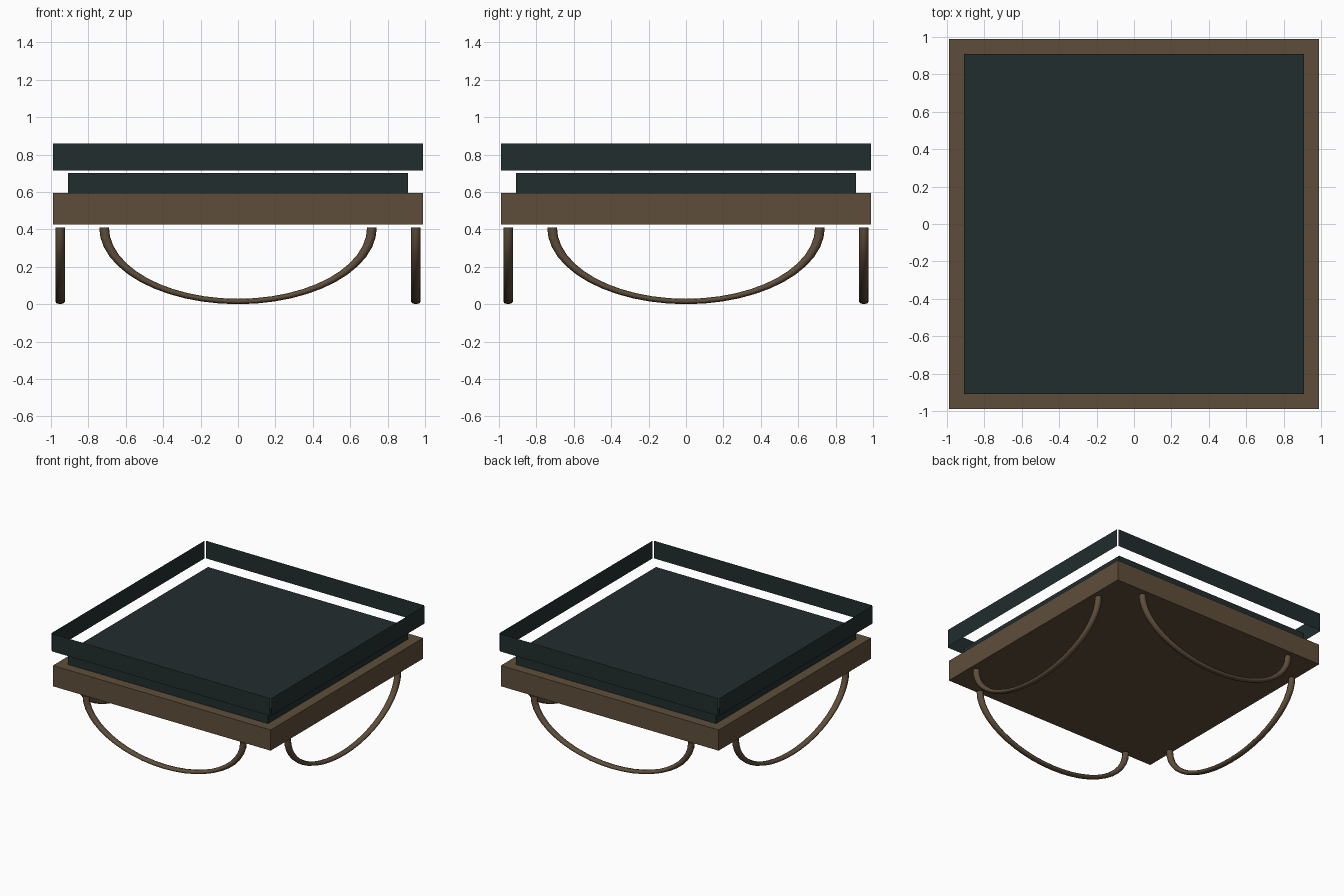
import bpy
import bmesh
from math import pi
from mathutils import Matrix, Vector

if "Cube" in bpy.data.objects:
    bpy.data.objects.remove(bpy.data.objects["Cube"])


def material(name, rgb):
    mat = bpy.data.materials.new(name)
    mat.use_nodes = True
    mat.diffuse_color = (*rgb, 1)
    mat.node_tree.nodes["Principled BSDF"].inputs["Base Color"].default_value = (*rgb, 1)
    return mat


bronze = material("bronze brown", (0.112, 0.076, 0.042))
teal = material("dark teal", (0.016, 0.026, 0.027))


def finish(bm, name, mat):
    mesh = bpy.data.meshes.new(name)
    bm.to_mesh(mesh)
    bm.free()
    mesh.materials.append(mat)
    obj = bpy.data.objects.new(name, mesh)
    bpy.context.collection.objects.link(obj)
    return obj


def slab(name, half, bottom, top, mat):
    bm = bmesh.new()
    bmesh.ops.create_cube(bm, size=1)
    bmesh.ops.scale(bm, vec=(2 * half, 2 * half, top - bottom), verts=bm.verts)
    bmesh.ops.translate(bm, vec=(0, 0, (bottom + top) / 2), verts=bm.verts)
    return finish(bm, name, mat)


# Table base and raised top
slab("base", 0.99, 0.425, 0.595, bronze)
slab("table_top", 0.91, 0.595, 0.70, teal)


def rail(name, turn):
    bm = bmesh.new()
    corners = [(-0.99, 0.715), (0.99, 0.715), (0.99, 0.86), (-0.99, 0.86)]
    bm.faces.new([bm.verts.new((x, -1, z)) for x, z in corners])
    bm.transform(turn)
    return finish(bm, name, teal)


LEG_TOP, RADIUS, TUBE = 0.41, 0.716, 0.026


def leg(name, turn):
    # Half ring of tube, squashed in height
    bm = bmesh.new()
    bmesh.ops.create_circle(bm, segments=8, radius=TUBE)
    bmesh.ops.translate(bm, vec=(RADIUS, 0, 0), verts=bm.verts)
    bmesh.ops.spin(bm, geom=bm.verts[:] + bm.edges[:], cent=Vector(),
                   axis=(0, 1, 0), angle=pi, steps=24)
    bmesh.ops.holes_fill(bm, edges=[e for e in bm.edges if e.is_boundary])
    bmesh.ops.recalc_face_normals(bm, faces=bm.faces)
    for face in bm.faces:
        face.smooth = len(face.verts) == 4
    squash = Matrix.Diagonal((1, 1, LEG_TOP / (RADIUS + TUBE), 1))
    bm.transform(turn @ Matrix.Translation((0, -0.951, LEG_TOP)) @ squash)
    return finish(bm, name, bronze)


# One floating rail and one hoop leg per side
for i, side in enumerate(("front", "left", "back", "right")):
    turn = Matrix.Rotation(i * pi / 2, 4, "Z")
    rail(side + "_rail", turn)
    leg(side + "_hoop_leg", turn)
